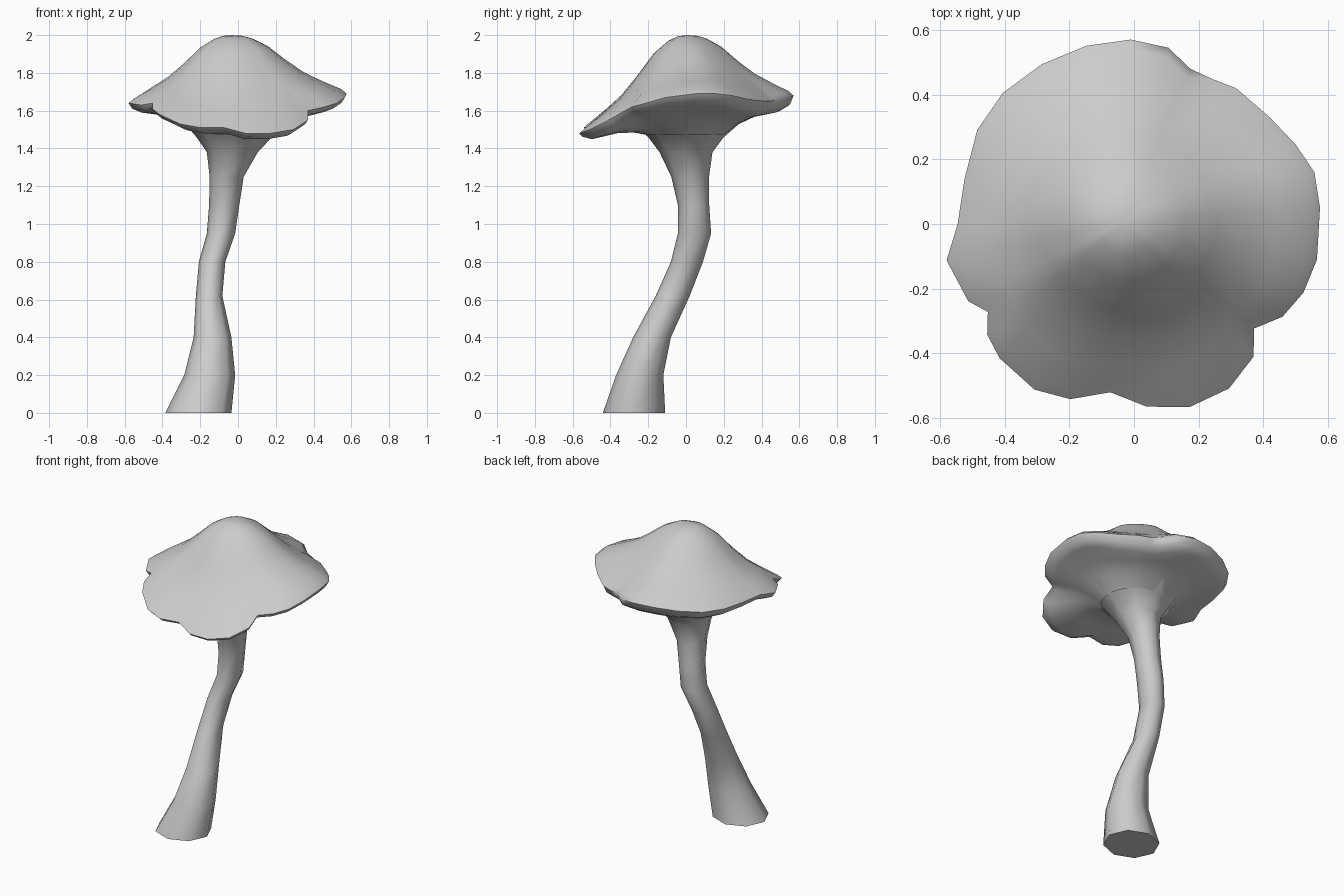
import bpy, bmesh
from math import sin, cos, radians, tau
from mathutils import Vector

if "Cube" in bpy.data.objects:
    bpy.data.objects.remove(bpy.data.objects["Cube"])

grey = bpy.data.materials.new("plain grey")
grey.use_nodes = True
grey.diffuse_color = (0.6, 0.6, 0.6, 1)
grey.node_tree.nodes["Principled BSDF"].inputs["Base Color"].default_value = grey.diffuse_color


def loft(name, rings, tip=None, floor=False):
    """Skin closed rings of points, with an optional tip vertex or floor face."""
    bm = bmesh.new()
    loops = [[bm.verts.new(p) for p in ring] for ring in rings]
    n = len(loops[0])
    for low, high in zip(loops, loops[1:]):
        for i in range(n):
            j = (i + 1) % n
            bm.faces.new((low[i], low[j], high[j], high[i]))
    if tip:
        top = bm.verts.new(tip)
        for i in range(n):
            bm.faces.new((loops[-1][i], loops[-1][(i + 1) % n], top))
    if floor:
        bm.faces.new(loops[0][::-1])
    bmesh.ops.recalc_face_normals(bm, faces=bm.faces)
    mesh = bpy.data.meshes.new(name)
    bm.to_mesh(mesh)
    bm.free()
    mesh.materials.append(grey)
    obj = bpy.data.objects.new(name, mesh)
    bpy.context.collection.objects.link(obj)
    bpy.ops.object.select_all(action="DESELECT")
    obj.select_set(True)
    bpy.context.view_layer.objects.active = obj
    bpy.ops.object.shade_smooth_by_angle(angle=radians(70))
    return obj


# Bent stem: height, centre x, centre y, radius x, radius y
stations = [
    (0, -.21, -.275, .175, .165), (.2, -.15, -.245, .135, .125),
    (.4, -.135, -.18, .1, .1), (.62, -.153, -.07, .07, .09),
    (.8, -.137, .005, .07, .085), (.95, -.09, .045, .075, .088),
    (1.1, -.073, .04, .08, .083), (1.25, -.06, .022, .09, .1),
    (1.38, -.03, 0, .135, .14), (1.46, -.02, 0, .2, .2), (1.53, 0, 0, .28, .28),
]
SIDES = 8
stem_rings = [[(x + rx * cos(k * tau / SIDES), y + ry * sin(k * tau / SIDES), z)
               for k in range(SIDES)] for z, x, y, rx, ry in stations]
loft("stem", stem_rings, floor=True)

# Wavy cap rim: angle, radius, height
rim = [
    (5, .577, 1.69), (16, .58, 1.69), (26, .557, 1.68), (38, .534, 1.66),
    (53, .525, 1.65), (61, .51, 1.65), (70, .51, 1.66), (79, .555, 1.67),
    (91, .57, 1.68), (105, .57, 1.68), (120, .57, 1.67), (135, .573, 1.66),
    (149, .565, 1.66), (165, .542, 1.66), (180, .545, 1.66), (191, .59, 1.64),
    (205, .565, 1.63), (211, .527, 1.64), (217, .568, 1.61), (225, .587, 1.58),
    (239, .597, 1.53), (250, .576, 1.51), (262, .525, 1.51), (274, .566, 1.48),
    (287, .591, 1.48), (300, .587, 1.5), (312, .552, 1.55), (319, .492, 1.6),
    (328, .541, 1.62), (338, .565, 1.64), (349, .576, 1.67),
]
APEX = Vector((-.03, .01, 2))


def ring(place):
    points = []
    for degrees, radius, height in rim:
        a = radians(degrees)
        r, z, shift = place(a, radius, height)
        points.append((r * cos(a) + APEX.x * shift, r * sin(a) + APEX.y * shift, z))
    return points


def lip_drop(a):
    return .055 + .025 * sin(a)


def underside(t, z_inner, mix):
    return ring(lambda a, r, z: (t, z_inner + (z - lip_drop(a) - z_inner) * mix, 0))


def dome(t, fall):
    # Inner rings even out the lobes of the rim
    return ring(lambda a, r, z: (t * (.56 + (r - .56) * t * t),
                                 APEX.z - (APEX.z - z - .015) * fall, 1 - t))


cap_rings = [
    underside(.2, 1.47, 0),
    underside(.28, 1.5, .3),
    underside(.38, 1.54, .65),
    ring(lambda a, r, z: (r - .07, z - lip_drop(a), 0)),
    ring(lambda a, r, z: (r - .02, z - lip_drop(a) * .6, 0)),
    ring(lambda a, r, z: (r, z, 0)),
    ring(lambda a, r, z: (r - .03, z + .025, 0)),
]
profile = [(.8, .83), (.64, .67), (.48, .45), (.32, .2), (.18, .06), (.09, .012)]
cap_rings += [dome(t, fall) for t, fall in profile]
loft("cap", cap_rings, tip=APEX)
